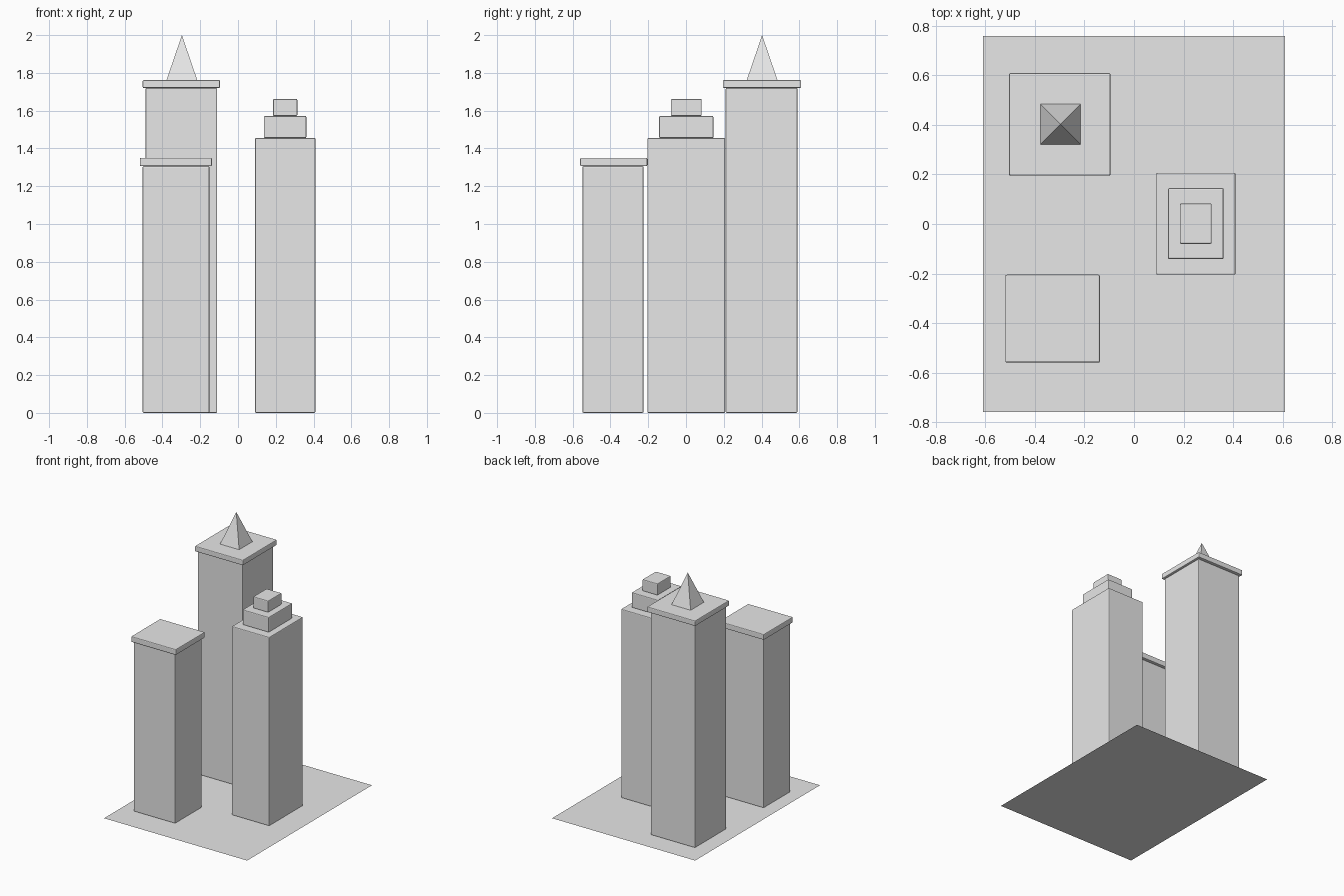
import bpy, bmesh

if "Cube" in bpy.data.objects:
    bpy.data.objects.remove(bpy.data.objects["Cube"])

grey = bpy.data.materials.new("light grey")
grey.diffuse_color = (0.8, 0.8, 0.8, 1)
grey.use_nodes = True
grey.node_tree.nodes["Principled BSDF"].inputs["Base Color"].default_value = grey.diffuse_color


def finish(name, bm):
    mesh = bpy.data.meshes.new(name)
    bm.to_mesh(mesh)
    bm.free()
    mesh.materials.append(grey)
    obj = bpy.data.objects.new(name, mesh)
    bpy.context.collection.objects.link(obj)
    return obj


def block(name, x, y, z, bevel=0.006):
    """Softly bevelled box from (min, max) ranges."""
    bm = bmesh.new()
    bmesh.ops.create_cube(bm, size=1)
    for v in bm.verts:
        v.co = [r[0] + (c + 0.5) * (r[1] - r[0]) for c, r in zip(v.co, (x, y, z))]
    obj = finish(name, bm)
    mod = obj.modifiers.new("soft edges", "BEVEL")
    mod.width = bevel
    mod.segments = 2
    return obj


# Flat base sheet
bm = bmesh.new()
bmesh.ops.create_grid(bm, x_segments=1, y_segments=1, size=1)
for v in bm.verts:
    v.co.x *= 0.61
    v.co.y *= 0.76
finish("base_sheet", bm)

# Tall back tower with overhanging roof slab and spire
block("tall_tower", (-0.49, -0.11), (0.21, 0.59), (0, 1.72))
block("tall_tower_roof", (-0.505, -0.095), (0.195, 0.61), (1.72, 1.762))
bm = bmesh.new()
base = [bm.verts.new((-0.297 + sx * 0.082, 0.403 + sy * 0.082, 1.76))
        for sx, sy in ((-1, -1), (1, -1), (1, 1), (-1, 1))]
tip = bm.verts.new((-0.297, 0.403, 2.0))
bm.faces.new(base[::-1])
for i in range(4):
    bm.faces.new((base[i], base[(i + 1) % 4], tip))
finish("spire", bm)

# Short front tower with overhanging roof slab
block("short_tower", (-0.505, -0.152), (-0.548, -0.225), (0, 1.306))
block("short_tower_roof", (-0.52, -0.138), (-0.56, -0.205), (1.306, 1.35))

# Stepped tower on the right
block("stepped_tower", (0.09, 0.41), (-0.205, 0.207), (0, 1.455))
block("stepped_tower_middle", (0.137, 0.362), (-0.142, 0.145), (1.455, 1.572))
block("stepped_tower_top", (0.185, 0.314), (-0.08, 0.083), (1.572, 1.662))
